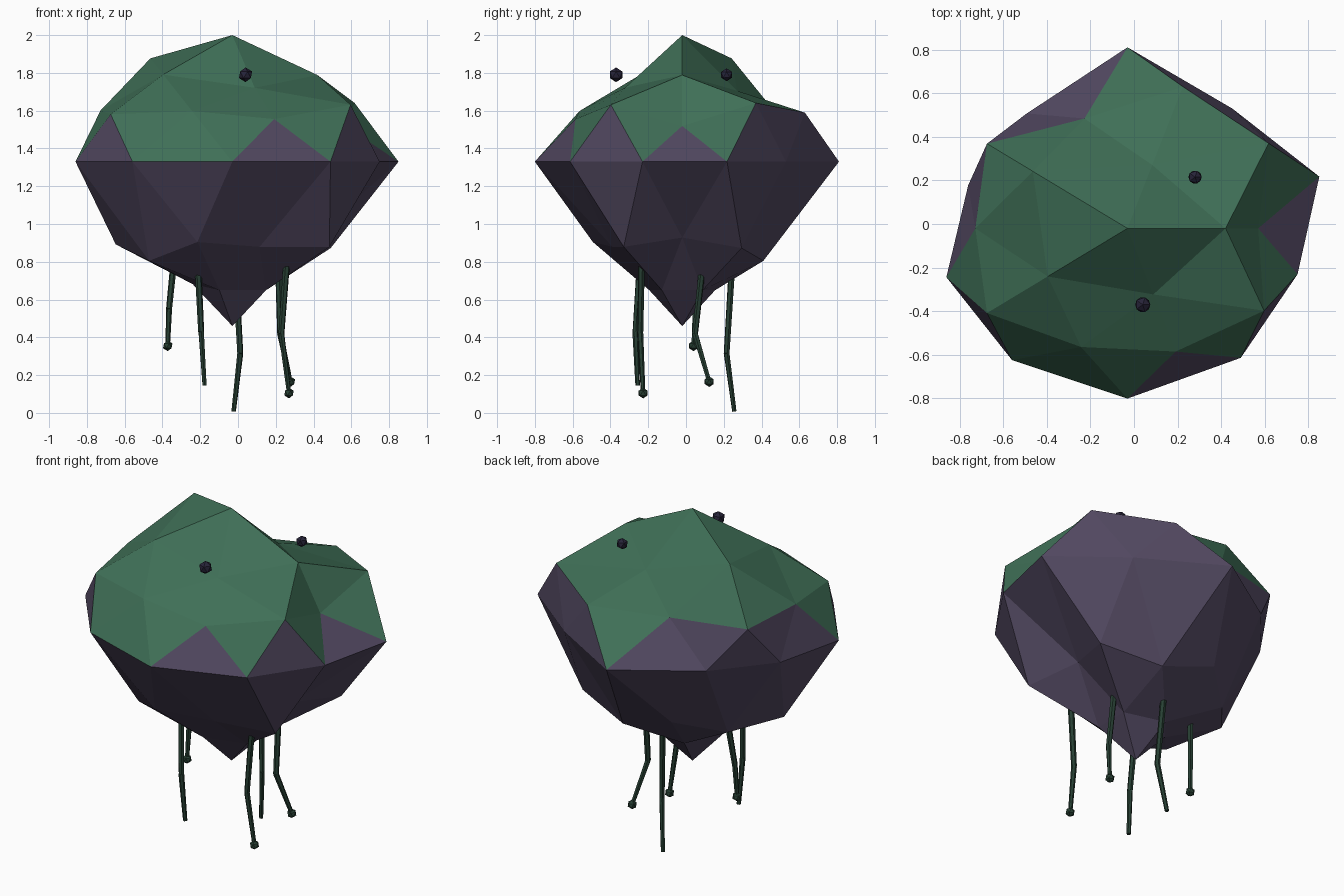
import bpy, bmesh, math
from mathutils import Vector

if "Cube" in bpy.data.objects:
    bpy.data.objects.remove(bpy.data.objects["Cube"])


def material(name, rgb):
    m = bpy.data.materials.new(name)
    m.diffuse_color = (*rgb, 1)
    m.use_nodes = True
    m.node_tree.nodes["Principled BSDF"].inputs["Base Color"].default_value = m.diffuse_color
    return m


PURPLE = material("purple_hide", (0.085, 0.066, 0.12))
GREEN = material("green_shell", (0.05, 0.16, 0.095))
EYE = material("eye_dark", (0.02, 0.017, 0.04))
LEG = material("leg_green", (0.02, 0.05, 0.033))


def finish(bm, name, *mats):
    me = bpy.data.meshes.new(name)
    bm.to_mesh(me)
    bm.free()
    for m in mats:
        me.materials.append(m)
    ob = bpy.data.objects.new(name, me)
    bpy.context.collection.objects.link(ob)
    return ob


# Body: lumpy icosphere; each ring has (unit z, first angle, height factor, radial scales)
CENTRE = Vector((-0.03, -0.02, 1.33))
RINGS = [
    (1.0, 0, 0.67, [1]),
    (0.851, 0, 0.536, [0.856, 0.70, 1.02, 0.86, 0.73]),
    (0.526, 36, 0.331, [0.94, 0.75, 0.82, 0.81, 0.91]),
    (0.447, 0, 0.282, [0.67, 0.92, 0.89, 0.89, 0.80]),
    (0.0, 18, 0.0, [0.925, 0.818, 1.0, 0.785, 0.768, 0.873, 0.90, 0.94, 0.884, 0.82]),
    (-0.447, 36, -0.635, [0.72, 0.65, 0.69, 0.67, 0.71]),
    (-0.526, 0, -0.82, [0.49, 0.64, 0.60, 0.64, 0.55]),
    (-0.851, 36, -1.62, [0.42, 0.42, 0.40, 0.42, 0.42]),
    (-1.0, 0, -0.87, [1]),
]
bm = bmesh.new()
bmesh.ops.create_icosphere(bm, subdivisions=2, radius=1)
for v in bm.verts:
    _, start, height, scales = min(RINGS, key=lambda r: abs(r[0] - v.co.z))
    n = len(scales)
    angle = math.degrees(math.atan2(v.co.y, v.co.x)) - start
    s = scales[round(angle / (360 / n)) % n]
    v.co = CENTRE + Vector((v.co.x * s, v.co.y * s * 0.83, height * s))
bm.normal_update()
# Green on the high, upward-facing facets
for f in bm.faces:
    if f.calc_center_median().z > 1.416 and f.normal.z > 0.4:
        f.material_index = 1
finish(bm, "body", PURPLE, GREEN)


def ball(name, pos, r, mat):
    b = bmesh.new()
    bmesh.ops.create_icosphere(b, subdivisions=1, radius=r)
    bmesh.ops.translate(b, verts=b.verts, vec=pos)
    return finish(b, name, mat)


def rod(name, a, b, r1, r2):
    a, b = Vector(a), Vector(b)
    m = bmesh.new()
    bmesh.ops.create_cone(m, cap_ends=True, segments=6, radius1=r1, radius2=r2,
                          depth=(b - a).length)
    ob = finish(m, name, LEG)
    ob.rotation_mode = 'QUATERNION'
    ob.rotation_quaternion = (b - a).to_track_quat('Z', 'Y')
    ob.location = (a + b) / 2


# Eyes
ball("front_eye", (0.04, -0.37, 1.79), 0.039, EYE)
ball("back_eye", (0.28, 0.215, 1.79), 0.034, EYE)

# Legs: hip, knee, foot, and whether a foot ball is present
LEGS = [
    ("left", (-0.34, 0.08, 0.80), (-0.365, 0.05, 0.55), (-0.372, 0.04, 0.355), True),
    ("front_left", (-0.212, -0.245, 0.78), (-0.195, -0.268, 0.43), (-0.177, -0.256, 0.145), False),
    ("back", (-0.015, 0.245, 0.80), (0.012, 0.215, 0.315), (-0.023, 0.256, 0.008), False),
    ("right", (0.213, 0.09, 0.80), (0.223, 0.048, 0.42), (0.277, 0.123, 0.165), True),
    ("front_right", (0.258, -0.235, 0.80), (0.23, -0.242, 0.42), (0.27, -0.227, 0.105), True),
]
for name, hip, knee, foot, has_ball in LEGS:
    rod(name + "_upper_leg", hip, knee, 0.018, 0.016)
    rod(name + "_lower_leg", knee, foot, 0.016, 0.012)
    if has_ball:
        ball(name + "_foot", foot, 0.028, LEG)
